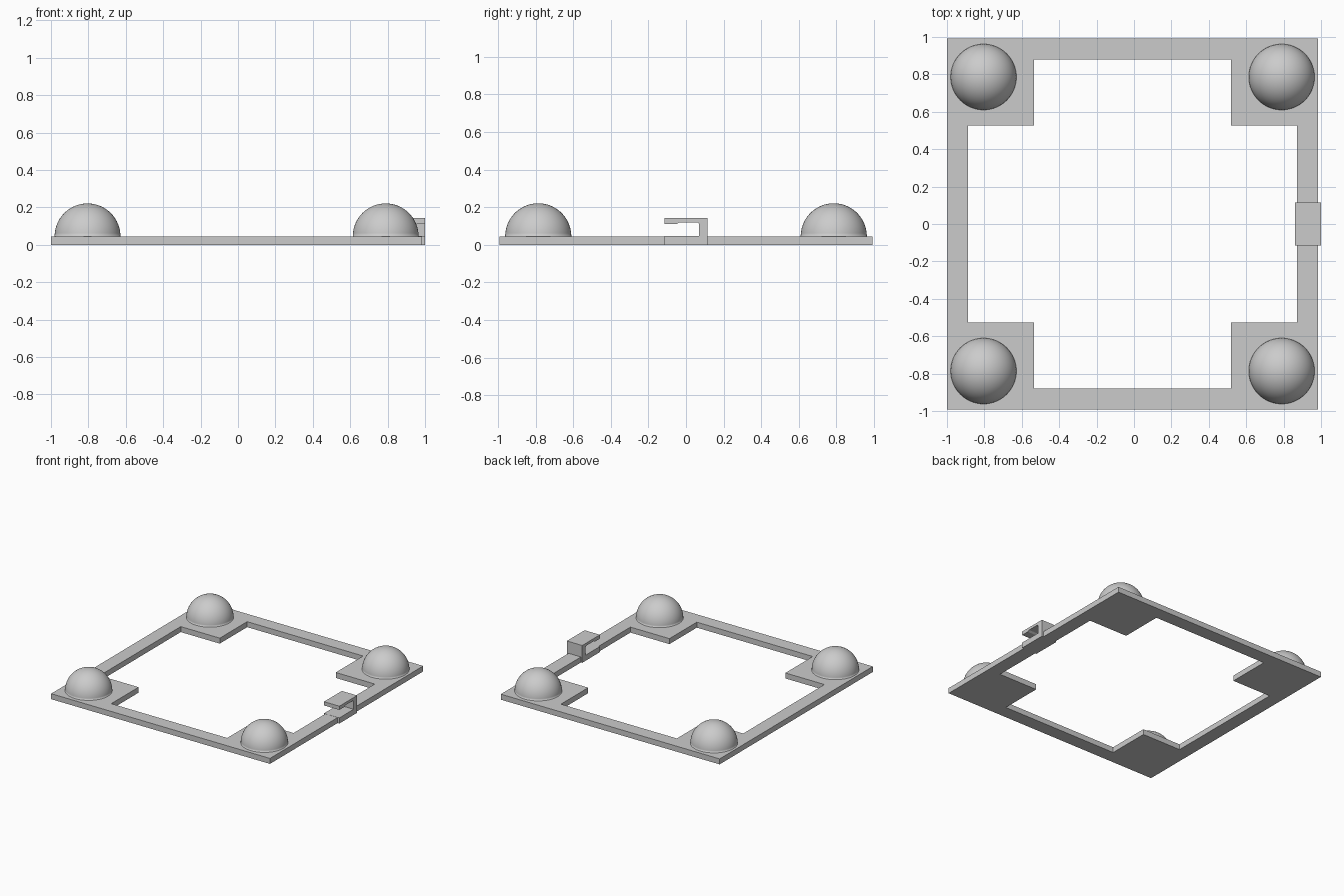
import bpy
import bmesh
from math import radians

cube = bpy.data.objects.get("Cube")
if cube:
    bpy.data.objects.remove(cube, do_unlink=True)

grey = bpy.data.materials.new("light grey")
grey.use_nodes = True
colour = (0.6, 0.6, 0.6, 1)
grey.diffuse_color = colour
grey.node_tree.nodes["Principled BSDF"].inputs["Base Color"].default_value = colour

CX = -0.0075        # frame centre, offset by the clip overhang
THICK = 0.045       # frame thickness


def finish(name, bm):
    bmesh.ops.recalc_face_normals(bm, faces=bm.faces)
    mesh = bpy.data.meshes.new(name)
    bm.to_mesh(mesh)
    bm.free()
    mesh.materials.append(grey)
    obj = bpy.data.objects.new(name, mesh)
    bpy.context.collection.objects.link(obj)
    return obj


# Square frame with corner pads, laid out on a grid of cells
HALF, RAIL, PAD = 0.9925, 0.88, 0.526
lines = [-HALF, -RAIL, -PAD, PAD, RAIL, HALF]
bm = bmesh.new()
grid = [[bm.verts.new((CX + x, y, 0)) for y in lines] for x in lines]
for i in range(5):
    for j in range(5):
        on_rail = i in (0, 4) or j in (0, 4)
        on_pad = i != 2 and j != 2
        if on_rail or on_pad:
            bm.faces.new((grid[i][j], grid[i + 1][j],
                          grid[i + 1][j + 1], grid[i][j + 1]))
loose = [v for v in bm.verts if not v.link_faces]
bmesh.ops.delete(bm, geom=loose, context='VERTS')
top = bmesh.ops.extrude_face_region(bm, geom=bm.faces[:])["geom"]
bmesh.ops.translate(bm, vec=(0, 0, THICK),
                    verts=[v for v in top if isinstance(v, bmesh.types.BMVert)])
bmesh.ops.dissolve_limit(bm, angle_limit=radians(1),
                         verts=bm.verts, edges=bm.edges)
finish("frame", bm)

# Half-round dome on each corner pad
for side, sx in (("right", -1), ("left", 1)):
    for end, sy in (("front", -1), ("back", 1)):
        bm = bmesh.new()
        bmesh.ops.create_uvsphere(bm, u_segments=64, v_segments=32, radius=0.176)
        bmesh.ops.bisect_plane(bm, geom=bm.verts[:] + bm.edges[:] + bm.faces[:],
                               plane_co=(0, 0, 0), plane_no=(0, 0, 1),
                               clear_inner=True)
        dome = finish(f"dome_{end}_{side}", bm)
        dome.location = (CX + sx * 0.797, sy * 0.786, THICK)
        for poly in dome.data.polygons:
            poly.use_smooth = True

# Hook-shaped clip on the left rail, open towards the front
profile = [(-0.115, 0), (0.115, 0), (0.115, 0.142), (-0.115, 0.142),
           (-0.115, 0.111), (-0.05, 0.111), (-0.035, 0.12), (0.06, 0.12),
           (0.07, 0.112), (0.07, THICK + 0.001), (-0.115, THICK + 0.001)]
bm = bmesh.new()
face = bm.faces.new([bm.verts.new((0.861, y, z)) for y, z in profile])
side = bmesh.ops.extrude_face_region(bm, geom=[face])["geom"]
bmesh.ops.translate(bm, vec=(0.139, 0, 0),
                    verts=[v for v in side if isinstance(v, bmesh.types.BMVert)])
finish("clip", bm)
